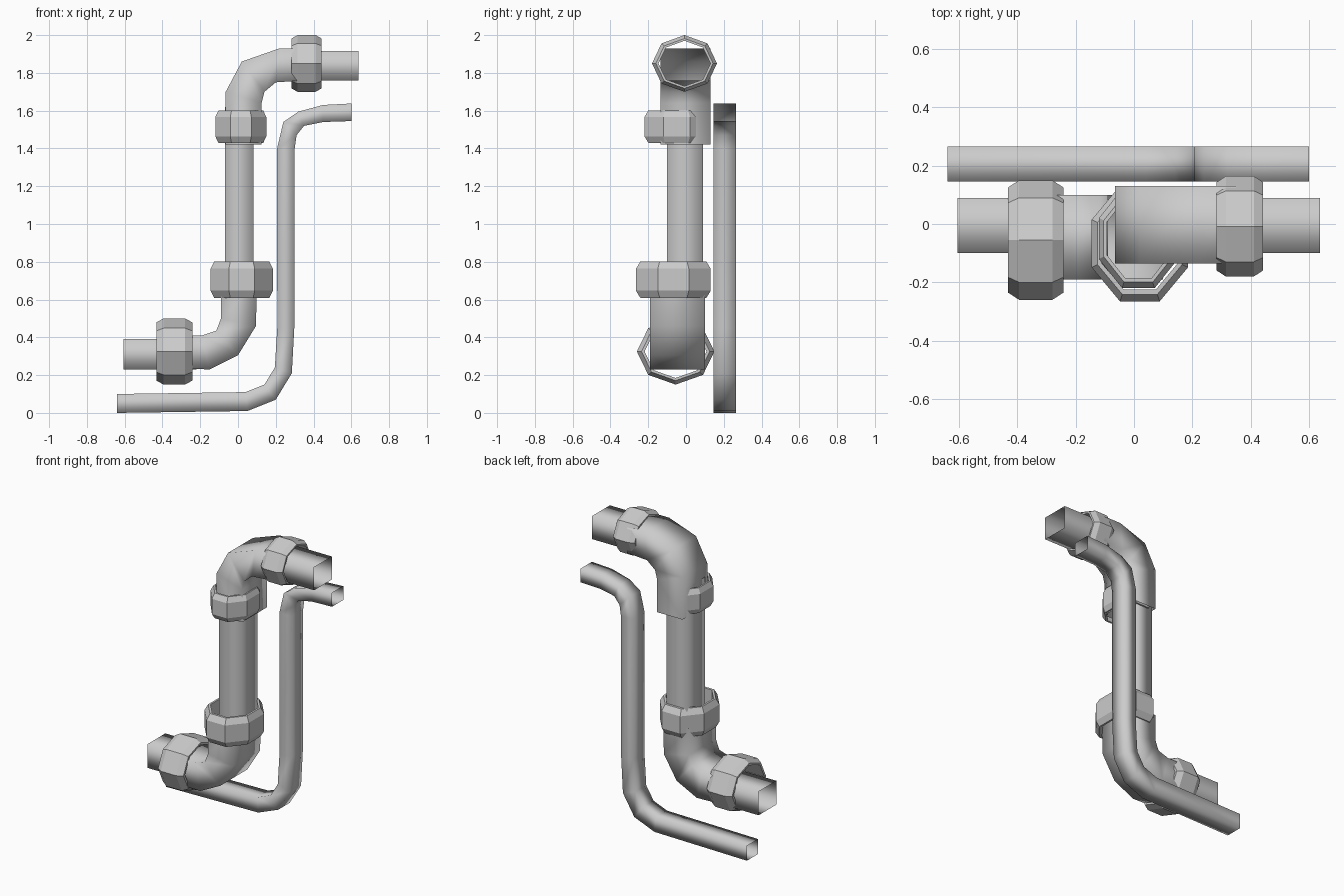
import bpy, bmesh, math


def finish(name, bm, smooth):
    bmesh.ops.recalc_face_normals(bm, faces=bm.faces[:])
    for f in bm.faces:
        f.smooth = smooth
    mesh = bpy.data.meshes.new(name)
    bm.to_mesh(mesh)
    bm.free()
    ob = bpy.data.objects.new(name, mesh)
    bpy.context.collection.objects.link(ob)
    return ob


def bridge(bm, a, b):
    for i in range(len(a)):
        j = (i + 1) % len(a)
        bm.faces.new((a[i], a[j], b[j], b[i]))


# Open four-sided tube: stations are (outer x, outer z, inner x, inner z)
def tube(name, stations, y0, y1):
    bm = bmesh.new()
    rings = []
    for ox, oz, ix, iz in stations:
        rings.append([bm.verts.new(p) for p in
                      ((ox, y0, oz), (ox, y1, oz), (ix, y1, iz), (ix, y0, iz))])
    for a, b in zip(rings, rings[1:]):
        bridge(bm, a, b)
    return finish(name, bm, True)


# Chamfered eight-sided nut ring along x or z, with half extents ru, rv
def nut(name, axis, centre, half_len, ru, rv, phase):
    bm = bmesh.new()
    fit = 1 / math.cos(math.radians(phase))
    rings = []
    for scale, off in ((0.80, -1), (0.88, -1), (1, -0.6), (1, 0.6), (0.88, 1), (0.80, 1)):
        ring = []
        for i in range(8):
            t = math.radians(45 * i + phase)
            u, v = ru * fit * scale * math.cos(t), rv * fit * scale * math.sin(t)
            w = off * half_len
            p = (w, u, v) if axis == 'x' else (u, v, w)
            ring.append(bm.verts.new([c + d for c, d in zip(centre, p)]))
        rings.append(ring)
    for a, b in zip(rings, rings[1:] + rings[:1]):
        bridge(bm, a, b)
    return finish(name, bm, False)


# Straight runs of the main pipe
tube("lower_pipe_end", [(-0.605, 0.23, -0.605, 0.39), (-0.22, 0.23, -0.22, 0.39)], -0.10, 0.09)
tube("riser_pipe", [(0.083, 0.58, -0.07, 0.58), (0.083, 1.62, -0.07, 1.62)], -0.10, 0.09)
tube("upper_pipe_end", [(0.27, 1.915, 0.27, 1.76), (0.638, 1.915, 0.638, 1.76)], -0.10, 0.09)

# Elbow sleeves
tube("lower_elbow", [(-0.30, 0.235, -0.30, 0.41), (-0.15, 0.23, -0.19, 0.41),
                     (0.0, 0.305, -0.115, 0.435), (0.095, 0.46, -0.09, 0.50),
                     (0.10, 0.68, -0.09, 0.68)], -0.19, 0.10)
tube("upper_elbow", [(-0.065, 1.42, 0.125, 1.42), (-0.065, 1.70, 0.125, 1.64),
                     (0.02, 1.86, 0.14, 1.70), (0.22, 1.93, 0.20, 1.75),
                     (0.35, 1.93, 0.35, 1.76)], -0.135, 0.13)

# Nut collars
nut("lower_end_nut", 'x', (-0.337, -0.055, 0.325), 0.095, 0.205, 0.175, 0)
nut("upper_end_nut", 'x', (0.363, -0.008, 1.85), 0.08, 0.172, 0.15, 0)
nut("lower_riser_nut", 'z', (0.02, -0.067, 0.705), 0.097, 0.165, 0.198, 22.5)
nut("upper_riser_nut", 'z', (0.015, -0.05, 1.515), 0.085, 0.135, 0.17, 22.5)

# Thin pipe behind the main one
tube("thin_pipe", [(-0.64, 0.0, -0.64, 0.10), (0.05, 0.01, 0.04, 0.11),
                   (0.20, 0.07, 0.14, 0.15), (0.285, 0.21, 0.195, 0.24),
                   (0.298, 0.45, 0.208, 0.45), (0.30, 1.40, 0.207, 1.40),
                   (0.31, 1.47, 0.24, 1.54), (0.35, 1.52, 0.32, 1.595),
                   (0.45, 1.54, 0.45, 1.63), (0.60, 1.545, 0.60, 1.638)], 0.145, 0.265)
